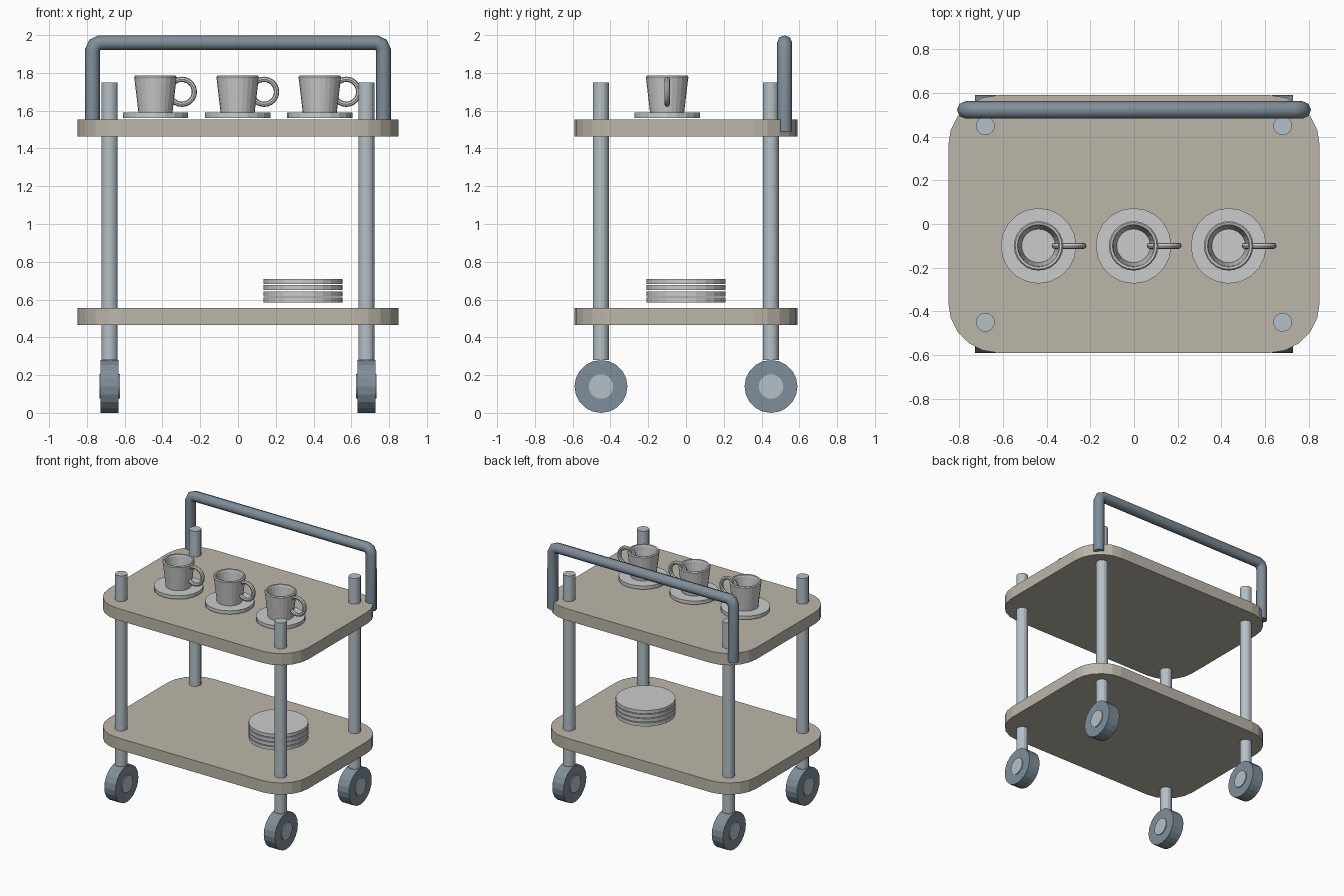
import bpy, bmesh, math
from mathutils import Matrix, Vector

if "Cube" in bpy.data.objects:
    bpy.data.objects.remove(bpy.data.objects["Cube"])


def material(name, rgb):
    m = bpy.data.materials.new(name)
    m.diffuse_color = (*rgb, 1)
    m.use_nodes = True
    m.node_tree.nodes["Principled BSDF"].inputs["Base Color"].default_value = m.diffuse_color
    return m


BEIGE = material("warm_board", (0.50, 0.47, 0.40))
STEEL = material("pale_steel", (0.46, 0.53, 0.57))
SLATE = material("slate", (0.21, 0.27, 0.32))


def finish(name, bm, mat=None, loc=(0, 0, 0)):
    bmesh.ops.recalc_face_normals(bm, faces=bm.faces)
    me = bpy.data.meshes.new(name)
    bm.to_mesh(me)
    bm.free()
    ob = bpy.data.objects.new(name, me)
    ob.location = loc
    bpy.context.collection.objects.link(ob)
    if mat:
        me.materials.append(mat)
    return ob


def cylinder(name, r, depth, loc, sides, mat=None, axis='Z'):
    bm = bmesh.new()
    rot = Matrix.Rotation(math.pi / 2, 4, 'Y') if axis == 'X' else Matrix()
    bmesh.ops.create_cone(bm, cap_ends=True, segments=sides, radius1=r,
                          radius2=r, depth=depth, matrix=rot)
    return finish(name, bm, mat, loc)


def lathe(name, profile, loc, sides, mat=None):
    bm = bmesh.new()
    verts = [bm.verts.new((r, 0, z)) for r, z in profile]
    edges = [bm.edges.new(p) for p in zip(verts, verts[1:])]
    bmesh.ops.spin(bm, geom=verts + edges, cent=(0, 0, 0), axis=(0, 0, 1),
                   angle=math.tau, steps=sides)
    bmesh.ops.remove_doubles(bm, verts=bm.verts, dist=1e-4)
    return finish(name, bm, mat, loc)


def shelf(name, z, hx=0.85, hy=0.59, r=0.23, thick=0.09, steps=5):
    bm = bmesh.new()
    pts = []
    for i, (sx, sy) in enumerate([(1, 1), (-1, 1), (-1, -1), (1, -1)]):
        for k in range(steps + 1):
            a = math.pi / 2 * (i + k / steps)
            pts.append(bm.verts.new((sx * (hx - r) + r * math.cos(a),
                                     sy * (hy - r) + r * math.sin(a), -thick / 2)))
    face = bm.faces.new(pts)
    new = bmesh.ops.extrude_face_region(bm, geom=[face])["geom"]
    bmesh.ops.translate(bm, vec=(0, 0, thick),
                        verts=[v for v in new if isinstance(v, bmesh.types.BMVert)])
    return finish(name, bm, BEIGE, (0, 0, z))


# Shelves
shelf("lower_shelf", 0.51)
shelf("upper_shelf", 1.507)

# Posts, wheels and hubs at the four corners
for sx, side in ((-1, "left"), (1, "right")):
    for sy, end in ((-1, "front"), (1, "back")):
        x, y = 0.68 * sx, 0.45 * sy
        tag = f"{end}_{side}"
        cylinder(f"{tag}_post", 0.043, 1.47, (x, y, 1.015), 16, STEEL)
        cylinder(f"{tag}_wheel", 0.14, 0.095, (x, y, 0.14), 20, SLATE, 'X')
        cylinder(f"{tag}_hub", 0.065, 0.108, (x, y, 0.14), 20, STEEL, 'X')

# Push handle: bent tube
half = [(0.77, 1.49), (0.77, 1.92), (0.758, 1.948), (0.73, 1.96)]
path = [(-x, z) for x, z in half] + [(x, z) for x, z in reversed(half)]
cu = bpy.data.curves.new("push_handle", 'CURVE')
cu.dimensions = '3D'
cu.bevel_depth = 0.04
cu.bevel_resolution = 2
cu.use_fill_caps = True
sp = cu.splines.new('POLY')
sp.points.add(len(path) - 1)
for p, (x, z) in zip(sp.points, path):
    p.co = (x, 0.522, z, 1)
cu.materials.append(SLATE)
bpy.context.collection.objects.link(bpy.data.objects.new("push_handle", cu))

# Cups on saucers, each with a ring handle
cup_profile = [(0, 0), (0.090, 0), (0.111, 0.178), (0.113, 0.190), (0.107, 0.197),
               (0.097, 0.195), (0.093, 0.182), (0.077, 0.03), (0, 0.03)]
for i, x in enumerate((-0.437, -0.002, 0.433), 1):
    y = -0.10
    cylinder(f"saucer_{i}", 0.173, 0.027, (x, y, 1.576), 20)
    lathe(f"cup_{i}", cup_profile, (x, y, 1.588), 24)
    bpy.ops.mesh.primitive_torus_add(
        location=(x + 0.14, y, 1.70), rotation=(math.pi / 2, 0, 0),
        major_radius=0.066, minor_radius=0.014, major_segments=24, minor_segments=8)
    ring = bpy.context.object
    ring.name = f"cup_handle_{i}"
    bpy.ops.object.shade_smooth_by_angle()

# Stack of plates on the lower shelf
for i in range(4):
    cylinder(f"plate_{i + 1}", 0.209, 0.026, (0.345, 0, 0.598 + 0.0325 * i), 24)
